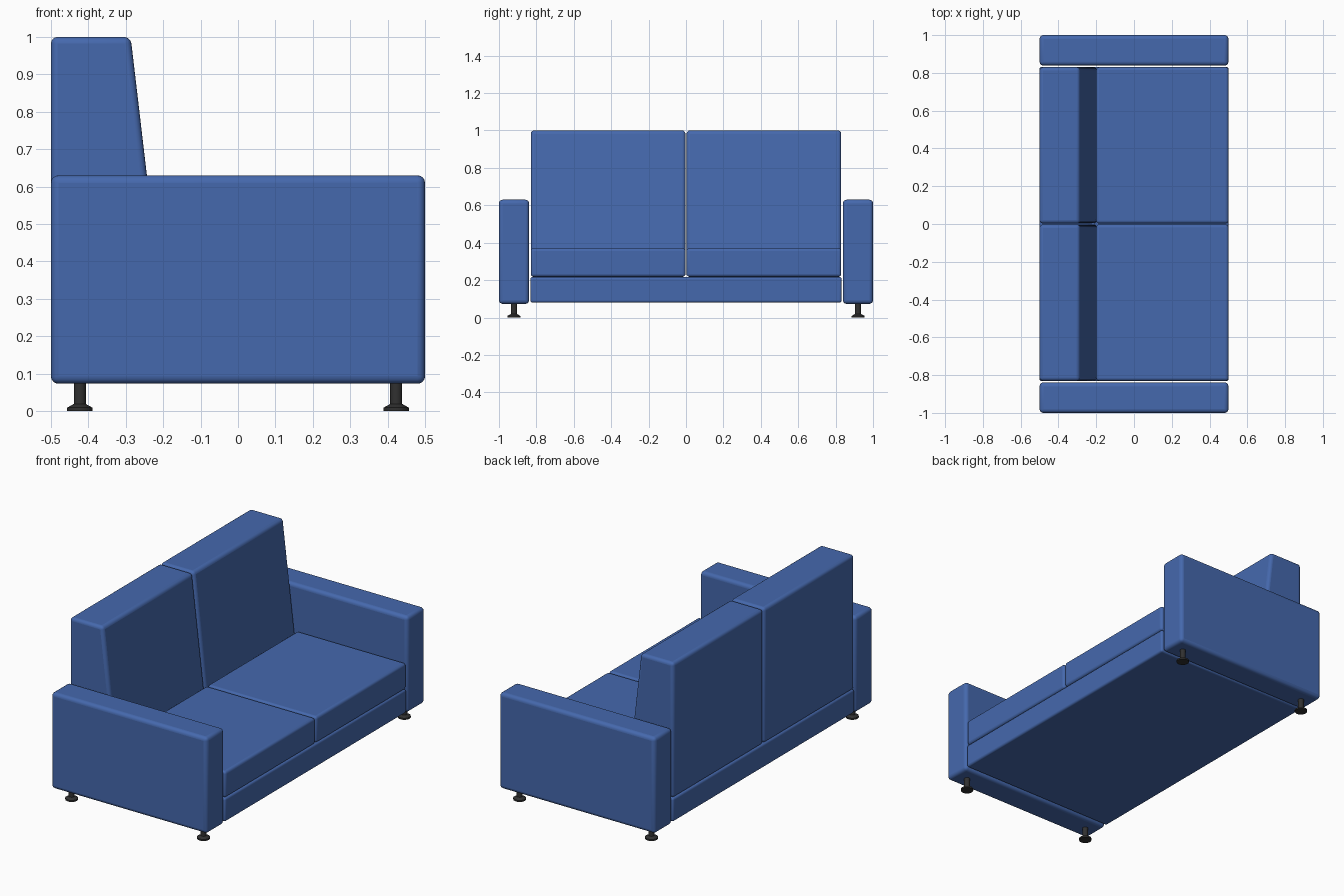
import bpy, bmesh, math

if "Cube" in bpy.data.objects:
    bpy.data.objects.remove(bpy.data.objects["Cube"])

def material(name, color):
    m = bpy.data.materials.new(name)
    m.diffuse_color = color
    m.use_nodes = True
    m.node_tree.nodes["Principled BSDF"].inputs["Base Color"].default_value = m.diffuse_color
    return m

FABRIC = material("blue_fabric", (0.06, 0.14, 0.42, 1))
METAL = material("dark_metal", (0.03, 0.03, 0.03, 1))

def finish(name, bm, mat, bevel=0):
    bmesh.ops.recalc_face_normals(bm, faces=bm.faces)
    me = bpy.data.meshes.new(name)
    bm.to_mesh(me)
    bm.free()
    ob = bpy.data.objects.new(name, me)
    bpy.context.collection.objects.link(ob)
    me.materials.append(mat)
    if bevel:
        mod = ob.modifiers.new("rounded_edges", 'BEVEL')
        mod.width, mod.segments, mod.limit_method = bevel, 4, 'NONE'
    bpy.ops.object.select_all(action='DESELECT')
    ob.select_set(True)
    bpy.context.view_layer.objects.active = ob
    bpy.ops.object.shade_smooth_by_angle(angle=math.radians(35))
    return ob

def padded(name, profile, y0, y1, bevel=0.02):
    """Extrude an (x, z) side profile from y0 to y1 with rounded edges."""
    bm = bmesh.new()
    face = bm.faces.new([bm.verts.new((x, y0, z)) for x, z in profile])
    ext = bmesh.ops.extrude_face_region(bm, geom=[face])
    verts = [v for v in ext["geom"] if isinstance(v, bmesh.types.BMVert)]
    bmesh.ops.translate(bm, verts=verts, vec=(0, y1 - y0, 0))
    return finish(name, bm, FABRIC, bevel)

def rect(x0, x1, z0, z1):
    return [(x0, z0), (x1, z0), (x1, z1), (x0, z1)]

def foot(name, x, y):
    """Lathed foot: flat pad, sloped shoulder, thin stem."""
    profile = [(0.034, 0), (0.034, 0.009), (0.021, 0.016), (0.016, 0.019), (0.016, 0.08)]
    n = 24
    bm = bmesh.new()
    rings = [[bm.verts.new((x + r * math.cos(2 * math.pi * i / n),
                            y + r * math.sin(2 * math.pi * i / n), z))
              for i in range(n)] for r, z in profile]
    for a, b in zip(rings, rings[1:]):
        for i in range(n):
            j = (i + 1) % n
            bm.faces.new((a[i], a[j], b[j], b[i]))
    bm.faces.new(rings[0])
    bm.faces.new(rings[-1])
    finish(name, bm, METAL)

# Base frame
padded("base", rect(-0.5, 0.5, 0.08, 0.217), -0.832, 0.832, 0.012)

# Arms, cushions and feet for each side
BACK = [(-0.5, 0.217), (-0.195, 0.217), (-0.287, 1.0), (-0.5, 1.0)]
for side, s in (("left", -1), ("right", 1)):
    padded(side + "_arm", rect(-0.5, 0.5, 0.073, 0.63), s * 0.839, s * 1.0)
    padded(side + "_seat_cushion", rect(-0.2, 0.5, 0.218, 0.37), s * 0.003, s * 0.83, 0.015)
    padded(side + "_back_cushion", BACK, s * 0.003, s * 0.83, 0.018)
    for end, x in (("back", -0.423), ("front", 0.423)):
        foot(f"{side}_{end}_foot", x, s * 0.92)
